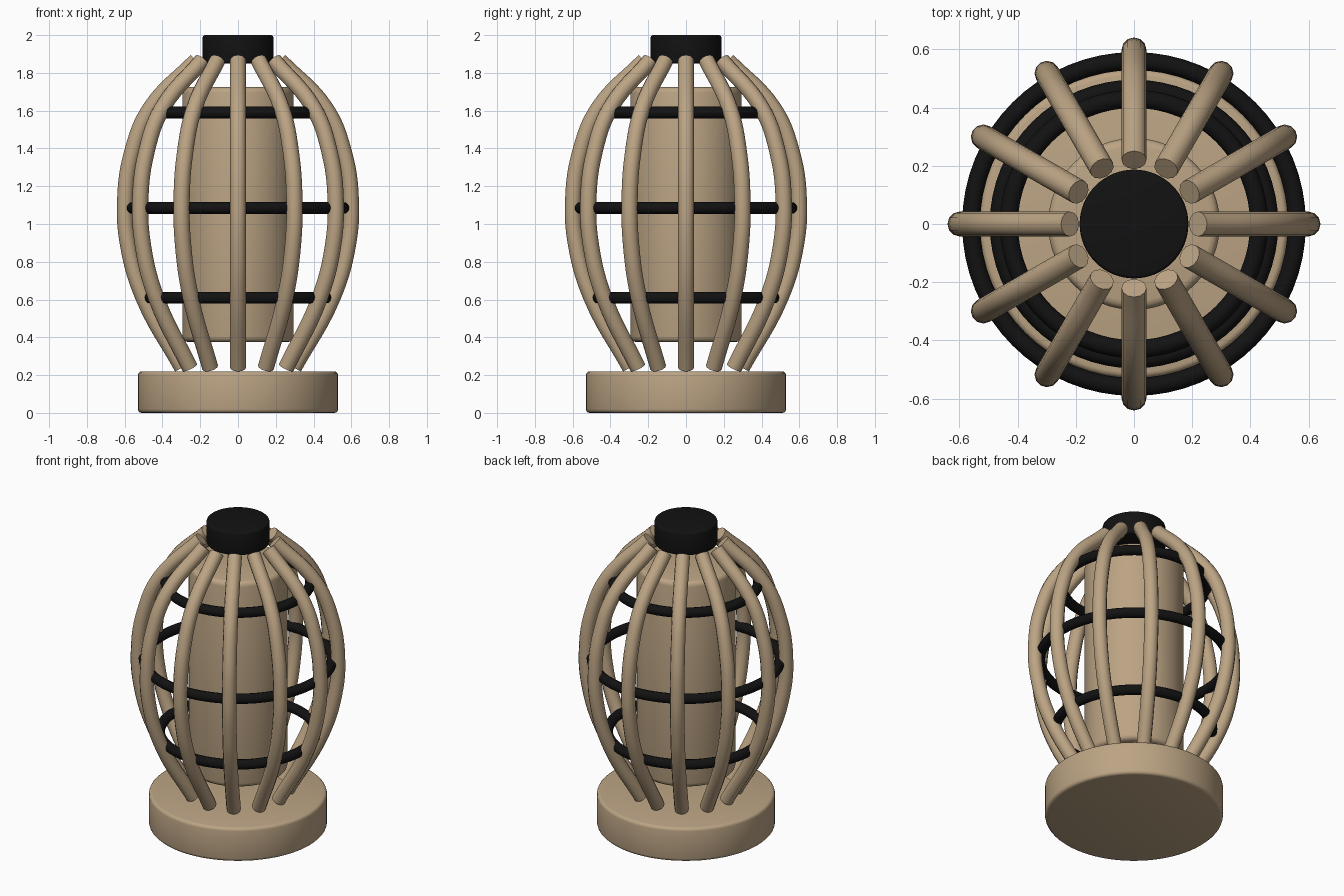
import bpy
import math

cube = bpy.data.objects.get("Cube")
if cube:
    bpy.data.objects.remove(cube, do_unlink=True)


def make_material(name, rgb):
    mat = bpy.data.materials.new(name)
    mat.use_nodes = True
    color = (*rgb, 1.0)
    mat.diffuse_color = color
    mat.node_tree.nodes["Principled BSDF"].inputs["Base Color"].default_value = color
    return mat


tan = make_material("tan", (0.50, 0.37, 0.23))
black = make_material("black", (0.006, 0.006, 0.006))


def finish(obj, name, mat):
    obj.name = name
    obj.data.materials.clear()
    obj.data.materials.append(mat)
    bpy.ops.object.shade_smooth_by_angle(angle=math.radians(35))
    return obj


def drum(name, radius, bottom, top, bevel, mat):
    bpy.ops.mesh.primitive_cylinder_add(
        vertices=64, radius=radius, depth=top - bottom, location=(0, 0, (bottom + top) / 2))
    obj = bpy.context.object
    mod = obj.modifiers.new("soft_edge", "BEVEL")
    mod.width = bevel
    mod.segments = 3
    mod.limit_method = "ANGLE"
    bpy.ops.object.modifier_apply(modifier=mod.name)
    return finish(obj, name, mat)


# Base, inner canister and top cap
drum("base", 0.53, 0.0, 0.22, 0.02, tan)
drum("canister", 0.295, 0.375, 1.725, 0.03, tan)
drum("top_cap", 0.187, 1.85, 2.0, 0.012, black)

# Hoops tying the cage together
for name, radius, z in (("lower_hoop", 0.465, 0.61),
                        ("middle_hoop", 0.56, 1.085),
                        ("upper_hoop", 0.43, 1.59)):
    bpy.ops.mesh.primitive_torus_add(
        major_radius=radius, minor_radius=0.031, major_segments=64,
        minor_segments=12, location=(0, 0, z))
    finish(bpy.context.object, name, black)

# One bowed cage bar, drawn as (distance from axis, height)
profile = [(0.295, 0.24), (0.50, 0.61), (0.58, 0.88), (0.597, 1.13),
           (0.56, 1.38), (0.465, 1.61), (0.22, 1.865)]
curve = bpy.data.curves.new("cage_bar", "CURVE")
curve.dimensions = "3D"
curve.bevel_depth = 0.043
curve.bevel_resolution = 4
curve.use_fill_caps = True
curve.resolution_u = 6
spline = curve.splines.new("BEZIER")
spline.bezier_points.add(len(profile) - 1)
for point, (r, z) in zip(spline.bezier_points, profile):
    point.co = (r, 0, z)
    point.handle_left_type = point.handle_right_type = "AUTO"
bar = bpy.data.objects.new("cage_bar", curve)
bpy.context.collection.objects.link(bar)
bpy.ops.object.select_all(action="DESELECT")
bar.select_set(True)
bpy.context.view_layer.objects.active = bar
bpy.ops.object.convert(target="MESH")
bar = finish(bpy.context.object, "cage_bar_1", tan)

# Repeat the bar around the axis
count = 12
for i in range(1, count):
    copy = bar.copy()
    copy.name = f"cage_bar_{i + 1}"
    copy.rotation_euler.z = math.tau * i / count
    bpy.context.collection.objects.link(copy)
